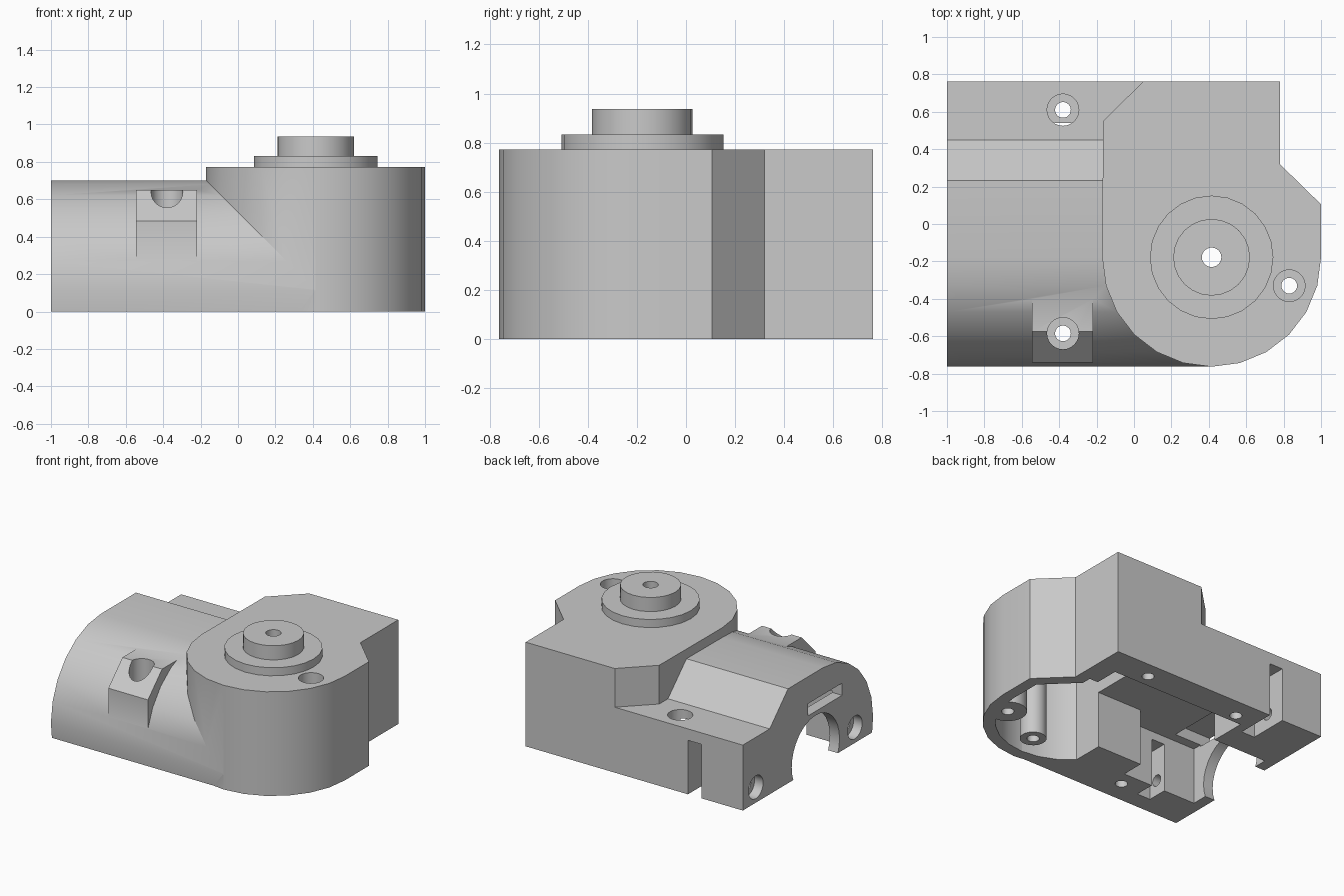
import bpy, bmesh, math

if "Cube" in bpy.data.objects:
    bpy.data.objects.remove(bpy.data.objects["Cube"])

GREY = bpy.data.materials.new("light_grey")
GREY.diffuse_color = (0.585, 0.585, 0.585, 1)
GREY.use_nodes = True
GREY.node_tree.nodes["Principled BSDF"].inputs["Base Color"].default_value = GREY.diffuse_color

CX, CY, CZ, R = 0.415, -0.178, 0.115, 0.585   # gear axis, motor axis height, shell radius


def prism(name, outline, lo, hi, axis="z"):
    """Extrude a 2D outline: (x, y) along z, or (y, z) along x."""
    bm = bmesh.new()
    put = (lambda p, t: (p[0], p[1], t)) if axis == "z" else (lambda p, t: (t, p[0], p[1]))
    a = [bm.verts.new(put(p, lo)) for p in outline]
    b = [bm.verts.new(put(p, hi)) for p in outline]
    bm.faces.new(a[::-1])
    bm.faces.new(b)
    n = len(a)
    for i in range(n):
        j = (i + 1) % n
        bm.faces.new((a[i], a[j], b[j], b[i]))
    bmesh.ops.recalc_face_normals(bm, faces=bm.faces)
    me = bpy.data.meshes.new(name)
    bm.to_mesh(me)
    bm.free()
    me.materials.append(GREY)
    ob = bpy.data.objects.new(name, me)
    bpy.context.collection.objects.link(ob)
    return ob


def arc(cx, cy, r, start, end, steps):
    angles = [math.radians(start + (end - start) * i / steps) for i in range(steps + 1)]
    return [(cx + r * math.cos(a), cy + r * math.sin(a)) for a in angles]


def rod(name, cx, cy, r, lo, hi, axis="z", sides=24):
    return prism(name, arc(cx, cy, r, 0, 360, sides)[:-1], lo, hi, axis)


def box(name, x0, x1, y0, y1, z0, z1):
    return prism(name, [(x0, y0), (x1, y0), (x1, y1), (x0, y1)], z0, z1)


def combine(target, other, op):
    mod = target.modifiers.new("combine", "BOOLEAN")
    mod.operation, mod.solver, mod.object = op, "EXACT", other
    bpy.context.view_layer.objects.active = target
    bpy.ops.object.modifier_apply(modifier=mod.name)
    bpy.data.objects.remove(other)


def cut(target, other):
    combine(target, other, "DIFFERENCE")


# gear housing: round front, chamfered corners, square back
housing = prism("gear_housing", arc(CX, CY, R, 180, 360, 12) + [
    (1.0, 0.105), (0.78, 0.32), (0.78, 0.763), (0.05, 0.763), (-0.165, 0.55)], 0, 0.772)

# motor shell: round front, flat top, slope down to the back shelf
base = math.degrees(math.asin(CZ / R))
shell = prism("motor_shell", [(0.763, 0), (0.763, 0.485), (0.448, 0.485), (0.233, 0.70)]
              + arc(CY, CZ, R, 90, 180, 6)
              + [(CY - R * math.cos(math.radians(base)), 0)], -1, 0.413, "x")
combine(housing, shell, "UNION")

# screw boss on the round front
boss = prism("screw_boss", [(-0.35, 0.2), (-0.35, 0.65), (-0.575, 0.65),
                            (-0.74, 0.485), (-0.74, 0.2)], -0.545, -0.22, "x")
combine(housing, boss, "UNION")

# gear cavity following the outer wall, leaving pillars round two screws
gears = prism("gear_cavity", arc(CX, CY, 0.50, 180, 360, 12) + [
    (0.915, 0.07), (0.69, 0.29), (0.69, 0.36), (-0.085, 0.36)], -0.1, 0.68)
for x, y, r in ((0.83, -0.33, 0.13), (0.465, -0.50, 0.09)):
    cut(gears, rod("pillar", x, y, r, -0.2, 0.8))
cut(gears, box("gear_cavity_limit", -0.3, 0.06, -0.9, 0.9, -0.2, 0.8))
cut(housing, gears)

# motor cavity: wide middle, narrow nose end, stepping round the front block
cut(housing, box("middle_cavity", -0.48, 0.62, -0.30, 0.54, -0.1, 0.42))
cut(housing, box("nose_cavity", -0.92, -0.40, -0.30, 0.27, -0.1, 0.42))
cut(housing, box("nose_side", -0.92, -0.31, -0.47, -0.2, -0.1, 0.42))
cut(housing, rod("nose_opening", -0.09, 0.10, 0.28, -1.1, -0.9, "x", 32))
cut(housing, box("vent_slot", -1.1, -0.7, -0.4, 0.0, 0.41, 0.50))

# nut slots: the back one is open to the outside
cut(housing, box("back_nut_slot", -0.66, -0.55, 0.47, 0.9, -0.1, 0.40))
cut(housing, box("front_nut_slot", -0.66, -0.55, -0.62, -0.4, -0.1, 0.36))

# end screws with countersunk heads
for y in (0.61, -0.55):
    cut(housing, rod("end_head", y, CZ, 0.085, -1.1, -0.93, "x"))
    cut(housing, rod("end_hole", y, CZ, 0.042, -1.1, -0.6, "x"))

# vertical screws with countersunk heads
for x, y in ((-0.38, 0.61), (-0.38, -0.585), (0.83, -0.33)):
    cut(housing, rod("screw_head", x, y, 0.085, 0.40, 1.2))
    cut(housing, rod("screw_hole", x, y, 0.042, -0.1, 1.2))
for x, y in ((0.41, 0.635), (0.465, -0.50)):
    cut(housing, rod("blind_hole", x, y, 0.042, -0.1, 0.4))

# stepped collar on top of the gear axis
collar = rod("axle_collar", CX, CY, 0.33, 0.772, 0.832)
combine(collar, rod("collar_step", CX, CY, 0.205, 0.80, 0.937), "UNION")

# axle hole through both parts
for part in (housing, collar):
    cut(part, rod("axle_hole", CX, CY, 0.052, 0.5, 1.2))

# smooth curves, sharp edges
for part in (housing, collar):
    bpy.ops.object.select_all(action="DESELECT")
    part.select_set(True)
    bpy.context.view_layer.objects.active = part
    bpy.ops.object.shade_smooth_by_angle(angle=math.radians(25))
